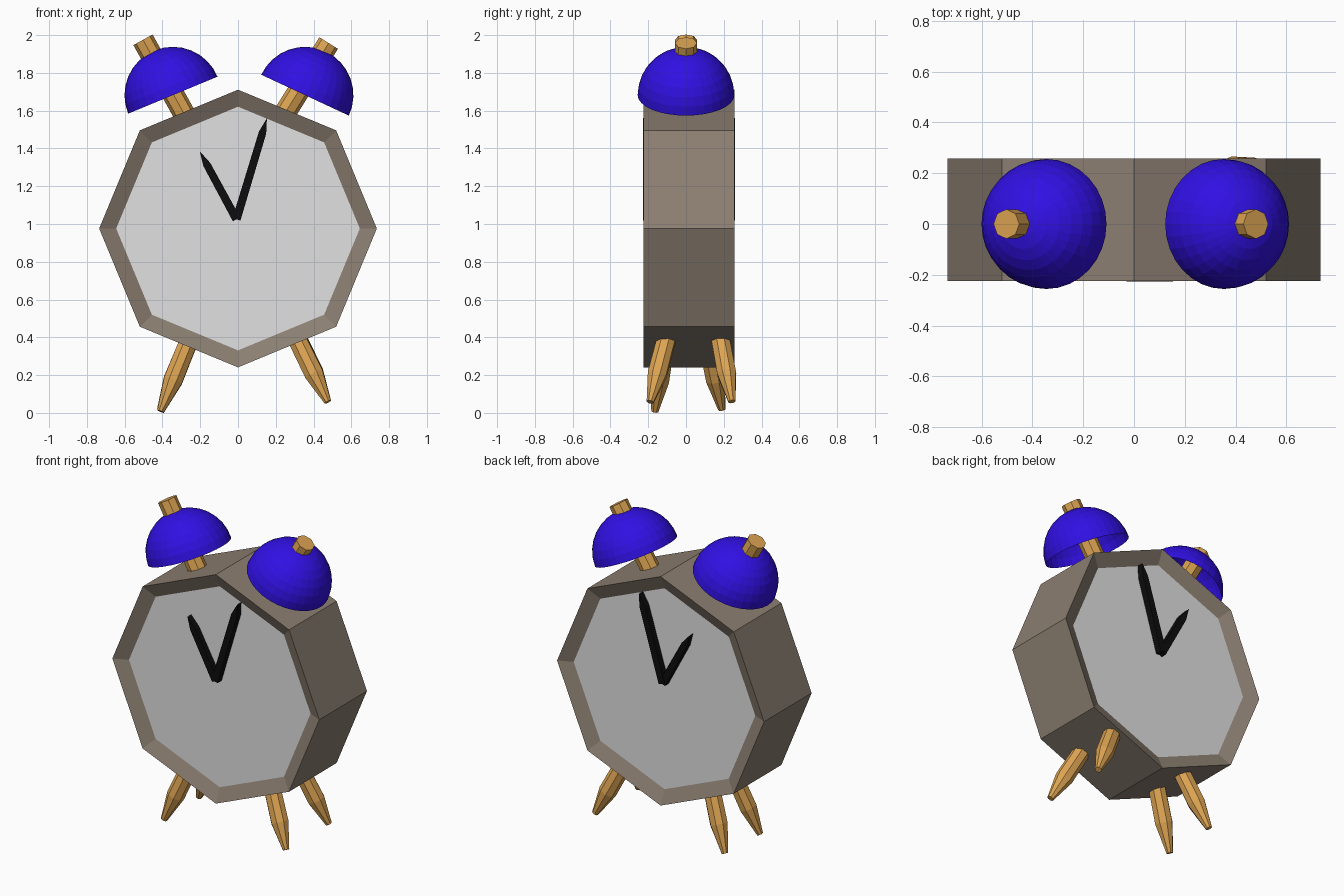
import bpy, bmesh, math
from mathutils import Vector, Matrix

if "Cube" in bpy.data.objects:
    bpy.data.objects.remove(bpy.data.objects["Cube"])


def material(name, rgb):
    m = bpy.data.materials.new(name)
    m.diffuse_color = (*rgb, 1)
    m.use_nodes = True
    m.node_tree.nodes["Principled BSDF"].inputs["Base Color"].default_value = m.diffuse_color
    return m


BROWN = material("brown_grey", (0.26, 0.21, 0.165))
WHITE = material("dial_white", (0.75, 0.75, 0.75))
BLUE = material("bell_blue", (0.03, 0.005, 0.77))
WOOD = material("wood", (0.72, 0.37, 0.085))
BLACK = material("black", (0.004, 0.004, 0.004))


def finish(bm, name, *mats, fix=True):
    if fix:
        bmesh.ops.recalc_face_normals(bm, faces=bm.faces)
    me = bpy.data.meshes.new(name)
    bm.to_mesh(me)
    bm.free()
    for m in mats:
        me.materials.append(m)
    ob = bpy.data.objects.new(name, me)
    bpy.context.collection.objects.link(ob)
    return ob


def loft(name, rings, sides, start, direction, mats, cap_mat=0):
    """Straight prism through (radius, distance) rings along a direction."""
    bm = bmesh.new()
    loops = []
    for r, d in rings:
        loops.append([bm.verts.new((r * math.cos(2 * math.pi * i / sides),
                                    r * math.sin(2 * math.pi * i / sides), d))
                      for i in range(sides)])
    for a, b in zip(loops, loops[1:]):
        for i in range(sides):
            j = (i + 1) % sides
            bm.faces.new((a[i], a[j], b[j], b[i]))
    for loop in (loops[0], loops[-1]):
        bm.faces.new(loop).material_index = cap_mat
    rot = Vector(direction).to_track_quat('Z', 'Y').to_matrix().to_4x4()
    bm.transform(Matrix.Translation(start) @ rot)
    return finish(bm, name, *mats)


# Octagonal case: sloped rims down to a recessed dial on front and back
CZ = 0.976
loft("clock_case", [(0.645, -0.218), (0.735, -0.258), (0.735, 0.225), (0.645, 0.185)],
     8, (0, 0, CZ), (0, -1, 0), (BROWN, WHITE), cap_mat=1)


# Hands on both dials: tapered plates with a pointed tip
def hand(name, base, tip, y0, y1):
    base, tip = Vector(base), Vector(tip)
    d = (tip - base).normalized()
    n = Vector((-d.y, d.x))
    neck = tip - d * 0.08
    outline = [base + n * 0.022, base - n * 0.022, neck - n * 0.02, tip, neck + n * 0.02]
    bm = bmesh.new()
    f = bm.faces.new([bm.verts.new((p.x, y0, p.y)) for p in outline])
    ext = bmesh.ops.extrude_face_region(bm, geom=[f])["geom"]
    bmesh.ops.translate(bm, vec=(0, y1 - y0, 0),
                        verts=[v for v in ext if isinstance(v, bmesh.types.BMVert)])
    finish(bm, name, BLACK)


for side, dial, out in (("front", -0.184, -0.227), ("back", 0.217, 0.259)):
    hand(side + "_minute_hand", (-0.008, 1.025), (0.153, 1.56), dial, out)
    hand(side + "_hour_hand", (-0.008, 1.025), (-0.203, 1.385), dial, out * 0.985)

# Splayed legs: straight upper half, tapered foot
LEGS = {
    "left_front_leg": ((-0.41, -0.165, 0.008), (-0.27, -0.11, 0.355)),
    "left_back_leg": ((-0.41, 0.19, 0.018), (-0.27, 0.12, 0.355)),
    "right_front_leg": ((0.475, -0.19, 0.058), (0.325, -0.11, 0.365)),
    "right_back_leg": ((0.475, 0.243, 0.06), (0.325, 0.185, 0.375)),
}
for name, (tip, top) in LEGS.items():
    axis = Vector(top) - Vector(tip)
    length = axis.length
    loft(name, [(0.02, 0), (0.054, length * 0.47), (0.052, length + 0.06)],
         8, tip, axis, (WOOD,))

# Bells: open half spheres, each with a stem running through it
BELLS = {
    "left": ((-0.345, 0, 1.682), -22.5, (-0.275, 0, 1.565), (-0.503, 0, 1.975)),
    "right": ((0.355, 0, 1.682), 25, (0.25, 0, 1.59), (0.48, 0, 1.958)),
}
for side, (centre, tilt, low, high) in BELLS.items():
    bm = bmesh.new()
    bmesh.ops.create_uvsphere(bm, u_segments=32, v_segments=16, radius=0.256)
    bmesh.ops.delete(bm, geom=[v for v in bm.verts if v.co.z < -0.001], context='VERTS')
    bm.transform(Matrix.Translation(centre) @ Matrix.Rotation(math.radians(tilt), 4, 'Y'))
    finish(bm, side + "_bell", BLUE, fix=False)
    axis = Vector(high) - Vector(low)
    loft(side + "_bell_stem", [(0.058, 0), (0.058, axis.length)], 8, low, axis, (WOOD,))
